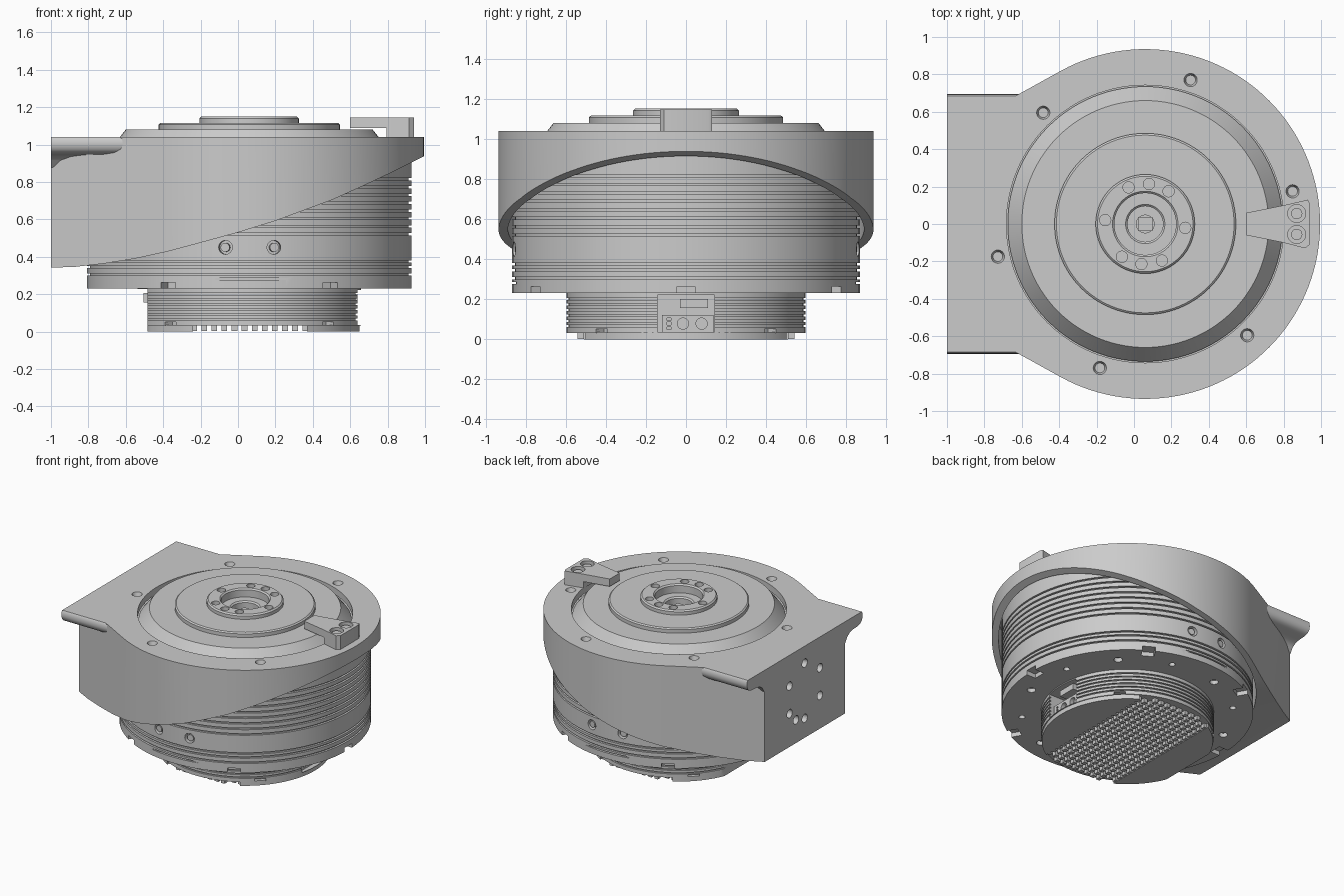
import bpy, bmesh
from math import radians, cos, sin, acos, pi, sqrt
from mathutils import Matrix, Vector

if "Cube" in bpy.data.objects:
    bpy.data.objects.remove(bpy.data.objects["Cube"])

CX = 0.06          # x of the main turning axis


def finish(bm, name):
    bmesh.ops.recalc_face_normals(bm, faces=bm.faces)
    me = bpy.data.meshes.new(name)
    bm.to_mesh(me)
    bm.free()
    ob = bpy.data.objects.new(name, me)
    bpy.context.collection.objects.link(ob)
    return ob


def lathe(name, profile, steps=112):
    bm = bmesh.new()
    vs = [bm.verts.new((CX + r, 0, z)) for r, z in profile]
    es = [bm.edges.new(p) for p in zip(vs, vs[1:])]
    bmesh.ops.spin(bm, geom=vs + es, cent=(CX, 0, 0), axis=(0, 0, 1),
                   angle=2 * pi, steps=steps)
    bmesh.ops.remove_doubles(bm, verts=bm.verts, dist=1e-5)
    return finish(bm, name)


def prism(name, pts, axis, lo, hi):
    place = {'x': lambda a, b, t: (t, a, b), 'y': lambda a, b, t: (a, t, b),
             'z': lambda a, b, t: (a, b, t)}[axis]
    bm = bmesh.new()
    f = bm.faces.new([bm.verts.new(place(a, b, lo)) for a, b in pts])
    new = bmesh.ops.extrude_face_region(bm, geom=[f])['geom']
    bmesh.ops.translate(bm, vec=place(0, 0, hi - lo),
                        verts=[v for v in new if isinstance(v, bmesh.types.BMVert)])
    return finish(bm, name)


def add_box(bm, x, y, z, rot=0):
    """Box from (lo, hi) ranges, optionally turned about the main axis."""
    mid = Vector([(a + b) / 2 for a, b in (x, y, z)])
    size = [b - a for a, b in (x, y, z)]
    m = Matrix.Translation(mid) @ Matrix.Diagonal((*size, 1))
    if rot:
        axis = Matrix.Translation((CX, 0, 0))
        m = axis @ Matrix.Rotation(rot, 4, 'Z') @ axis.inverted() @ m
    bmesh.ops.create_cube(bm, size=1, matrix=m)


def add_cyl(bm, loc, r, depth, direction=(0, 0, 1), r2=None):
    q = Vector(direction).to_track_quat('Z', 'Y').to_matrix().to_4x4()
    bmesh.ops.create_cone(bm, cap_ends=True, segments=24, radius1=r,
                          radius2=r if r2 is None else r2, depth=depth,
                          matrix=Matrix.Translation(loc) @ q)


def cut(ob, cutter):
    if isinstance(cutter, bmesh.types.BMesh):
        cutter = finish(cutter, "cutter")
    cutter.hide_render = True
    m = ob.modifiers.new("cut", 'BOOLEAN')
    m.operation, m.solver, m.object = 'DIFFERENCE', 'EXACT', cutter
    bpy.context.view_layer.objects.active = ob
    bpy.ops.object.modifier_apply(modifier=m.name)
    bpy.data.objects.remove(cutter)


def ribbed(r, z0, z1, grooves, depth, half):
    pts = [(0, z0), (r, z0)]
    for g in grooves:
        pts += [(r, g - half), (r - depth, g - half), (r - depth, g + half), (r, g + half)]
    return pts + [(r, z1), (0, z1)]


def polar(r, deg, z=0):
    return Vector((CX + r * cos(radians(deg)), r * sin(radians(deg)), z))


# Housing: round body with tangent walls running to the flat mounting face
outline = [tuple(polar(0.935, -118.6 + 237.2 * i / 90)[:2]) for i in range(91)]
housing = prism("housing", [(-1, -0.482)] + outline + [(-1, 0.482)], 'z', 0.2, 1.04)
slope = [(-1.1, 0.34), (-0.88, 0.345), (-0.72, 0.363), (-0.55, 0.39), (-0.38, 0.427),
         (-0.2, 0.475), (0, 0.53), (0.2, 0.592), (0.33, 0.64), (0.5, 0.703),
         (0.65, 0.77), (0.82, 0.85), (1.1, 0.99)]
cut(housing, prism("under_slope", slope + [(1.1, 0), (-1.1, 0)], 'y', -1.2, 1.2))
cut(housing, lathe("bore", [(0, 0.1), (0.888, 0.1), (0.888, 0.99), (0.742, 0.99),
                            (0.742, 1.2), (0, 1.2)]))
holes = bmesh.new()
for k in range(6):
    add_cyl(holes, polar(0.807, 12.5 + 60 * k, 1.04), 0.026, 0.06, r2=0.045)
for a in (30, 90, 150, 210, 270, 300, 330):
    add_cyl(holes, (-1, 0.21 * cos(radians(a)), 0.7 + 0.21 * sin(radians(a))),
            0.032, 0.12, (1, 0, 0))
cut(housing, holes)

# Rounded side lips beside the mounting face
lip = [(0.46, 1.04), (0.685, 1.04), (0.692, 1.03), (0.695, 1.0), (0.688, 0.975),
       (0.67, 0.957), (0.64, 0.948), (0.58, 0.945), (0.54, 0.935), (0.51, 0.915),
       (0.49, 0.88), (0.46, 0.86)]
lips = [prism(n, [(s * y, z) for y, z in lip], 'x', -1, -0.61)
        for n, s in (("front_lip", -1), ("back_lip", 1))]

# Main ribbed drum
R = 0.868
drum = lathe("ribbed_drum", ribbed(R, 0.23, 0.97, [0.305, 0.345, 0.375] +
             [0.52 + 0.042 * i for i in range(8)], 0.016, 0.006))
c = bmesh.new()
for k in range(6):
    add_box(c, (CX + 0.79, 1.0), (-0.045, 0.045), (0.2, 0.262), radians(60 * k))
for s in (-1, 1):
    for x in (-0.067, 0.192):
        d = Vector((x - CX, s * sqrt(R * R - (x - CX) ** 2), 0))
        add_cyl(c, (CX + d.x, d.y, 0.45), 0.037, 0.08, d)
    add_box(c, (-0.12, 0.3), sorted((s * 0.845, s * 0.9)), (0.275, 0.285))
for k in range(12):
    add_cyl(c, polar(0.73, 15 + 30 * k, 0.23), 0.022 + 0.008 * (k % 2), 0.06)
cut(drum, c)

# Screws in the drum side holes
b = bmesh.new()
for s in (-1, 1):
    for x in (-0.067, 0.192):
        add_cyl(b, (x, s * 0.835, 0.45), 0.024, 0.03, (x - CX, s * 0.85, 0))
screws = finish(b, "side_screws")

# Stepped top cover with the recessed hub
cover = lathe("top_cover", [
    (0, 1.03), (0.05, 1.03), (0.05, 1.015), (0.095, 1.015), (0.095, 1.075), (0.105, 1.085),
    (0.165, 1.085), (0.165, 1.14), (0.175, 1.15), (0.255, 1.15), (0.265, 1.14),
    (0.265, 1.115), (0.475, 1.115), (0.485, 1.107), (0.485, 1.08), (0.66, 1.08),
    (0.735, 0.985), (0.735, 0.95), (0, 0.95)])
c = bmesh.new()
for a in (-90, -30, 0, 30, 90, 150, 180, 210):
    add_cyl(c, polar(0.215, 84.5 + a, 1.15), 0.03, 0.07)
cut(cover, c)
b = bmesh.new()
add_box(b, (CX - 0.038, CX + 0.038), (-0.038, 0.038), (1.02, 1.06))
finish(b, "square_peg")

# Tapered clamp on the rim
arm = [(0.6, -0.06), (0.8, -0.1), (0.915, -0.13), (0.94, -0.11),
       (0.94, 0.11), (0.93, 0.13), (0.8, 0.1), (0.6, 0.06)]
clamp = prism("clamp_arm", arm, 'z', 1.035, 1.145)
c = bmesh.new()
add_box(c, (0.5, 0.795), (-0.2, 0.2), (1.0, 1.088))
for s in (-1, 1):
    add_cyl(c, (0.87, s * 0.056, 1.145), 0.048, 0.07)
cut(clamp, c)
b = bmesh.new()
for s in (-1, 1):
    add_cyl(b, (0.87, s * 0.056, 1.115), 0.03, 0.03)
finish(b, "clamp_screws")

# Lower ribbed drum with connector recess
lower = lathe("lower_drum", ribbed(0.597, 0.032, 0.24,
              [0.065 + 0.027 * i for i in range(6)], 0.012, 0.005))
c = bmesh.new()
add_box(c, (-0.8, -0.483), (-0.8, 0.8), (0, 0.228))
add_box(c, (0.5, 0.8), (-0.142, 0.142), (0.036, 0.222))
for k in range(4):
    add_box(c, (CX + 0.54, CX + 0.7), (-0.04, 0.04), (0, 0.052), radians(45 + 90 * k))
cut(lower, c)

# Connector blocks and sockets
b = bmesh.new()
add_box(b, (0.48, 0.62), (-0.12, 0.138), (0.03, 0.122))
add_box(b, (0.48, 0.64), (-0.03, 0.11), (0.155, 0.2))
add_box(b, (-0.505, -0.45), (-0.06, 0.06), (0.155, 0.205))
connector = finish(b, "connector_block")
c = bmesh.new()
for y in (-0.015, 0.078):
    add_cyl(c, (0.62, y, 0.078), 0.028, 0.06, (1, 0, 0))
for z in (0.055, 0.078, 0.1):
    add_box(c, (0.6, 0.65), (-0.095, -0.075), (z - 0.007, z + 0.007))
cut(connector, c)

# Base plates either side of the pin field
r = 0.59
a0, a1, a2 = (acos(d / r) * 180 / pi for d in (0.31, -0.3, -0.543))
right_arc = [polar(r, -a0 + 2 * a0 * i / 32)[:2] for i in range(33)]
half = [polar(r, a1 + (a2 - a1) * i / 12)[:2] for i in range(13)]
prism("right_base_plate", right_arc, 'z', 0, 0.036)
prism("left_base_plate", half + [(x, -y) for x, y in reversed(half)], 'z', 0, 0.036)

# Field of cooling pins
b = bmesh.new()
for i in range(12):
    for j in range(24):
        x, y = -0.235 + 0.054 * i, -0.575 + 0.05 * j
        if (x - CX) ** 2 + y * y < 0.575 ** 2:
            add_box(b, (x - 0.015, x + 0.015), (y - 0.016, y + 0.016), (0.002, 0.036))
finish(b, "cooling_pins")

# Smooth the curved walls, keep the edges sharp
bpy.ops.object.select_all(action='DESELECT')
for ob in bpy.context.scene.objects:
    ob.select_set(True)
bpy.context.view_layer.objects.active = housing
bpy.ops.object.shade_smooth_by_angle(angle=radians(30))
